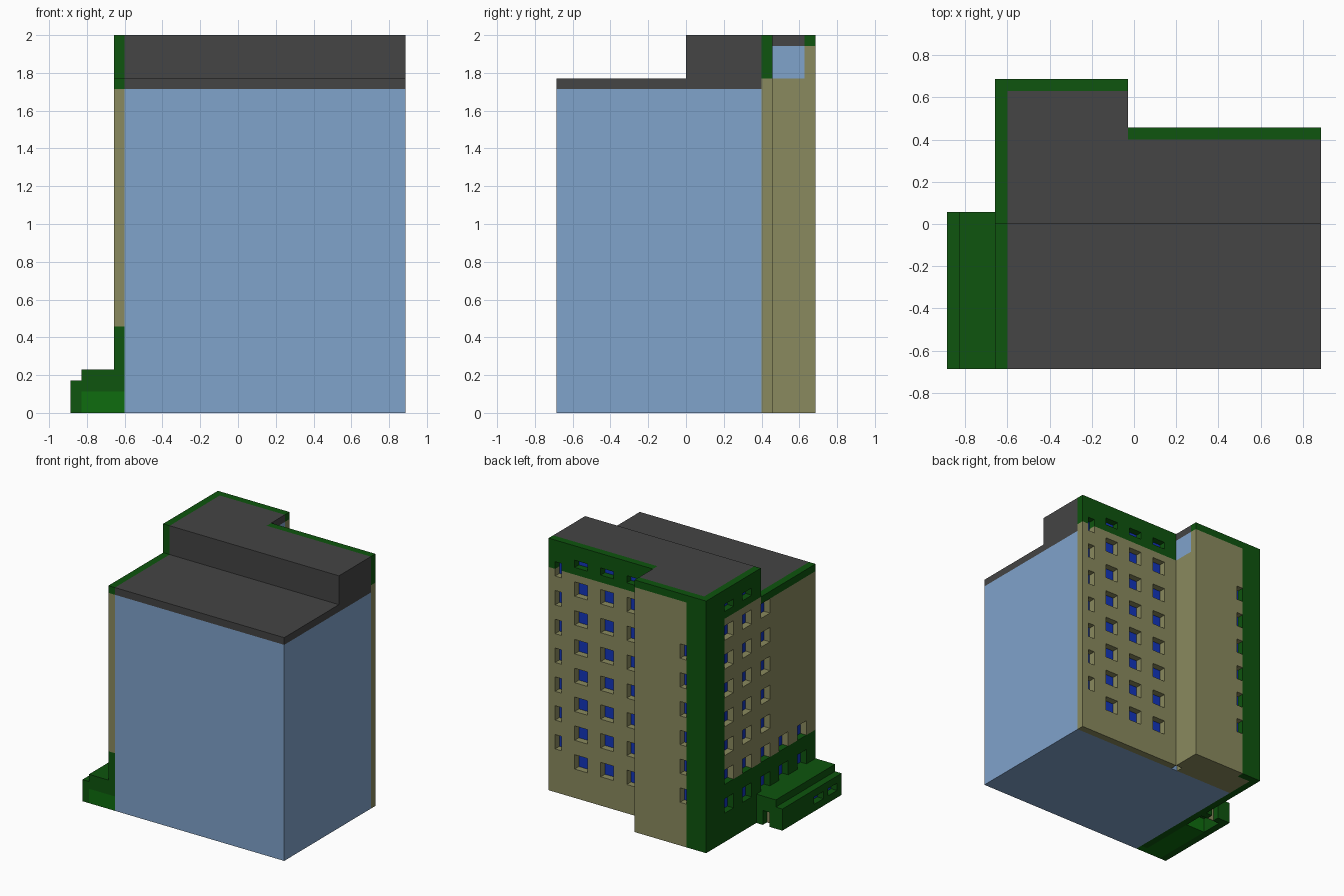
import bpy, bmesh

if "Cube" in bpy.data.objects:
    bpy.data.objects.remove(bpy.data.objects["Cube"])

U = 2 / 35  # building module: 31 x 24 x 35 modules overall


def pos(x, y, z):
    return ((x - 15.5) * U, (y - 12) * U, z * U)


COLOURS = {
    "tan": (0.254, 0.254, 0.112), "dark_green": (0.0044, 0.089, 0.0044),
    "light_green": (0.0044, 0.152, 0.0044), "pale_blue": (0.216, 0.366, 0.597),
    "roof_grey": (0.058, 0.058, 0.058), "glass_blue": (0.006, 0.035, 0.5),
}
NAMES = list(COLOURS)
MATS = []
for n, c in COLOURS.items():
    m = bpy.data.materials.new(n)
    m.diffuse_color = (*c, 1)
    m.use_nodes = True
    m.node_tree.nodes["Principled BSDF"].inputs["Base Color"].default_value = m.diffuse_color
    MATS.append(m)


def finish(name, bm, mats):
    bmesh.ops.remove_doubles(bm, verts=bm.verts, dist=1e-5)
    bmesh.ops.recalc_face_normals(bm, faces=bm.faces)
    me = bpy.data.meshes.new(name)
    bm.to_mesh(me)
    bm.free()
    for m in mats:
        me.materials.append(m)
    ob = bpy.data.objects.new(name, me)
    bpy.context.collection.objects.link(ob)
    return ob


def add_box(bm, lo, hi):
    v = [bm.verts.new(pos(x, y, z)) for x in (lo[0], hi[0])
         for y in (lo[1], hi[1]) for z in (lo[2], hi[2])]
    for f in ((0, 1, 3, 2), (4, 6, 7, 5), (0, 4, 5, 1), (2, 3, 7, 6), (0, 2, 6, 4), (1, 5, 7, 3)):
        bm.faces.new([v[i] for i in f])


def box(name, colour, lo, hi):
    bm = bmesh.new()
    add_box(bm, lo, hi)
    return finish(name, bm, [MATS[NAMES.index(colour)]])


def wall(name, axis, face, a_range, top, holes, colour, a_cuts=(), z_cuts=(), glass=True):
    """One-module-thick wall with real openings; colour(a, z) picks each cell's material.
    axis 'x' faces -x, axis 'y' faces +y; holes are (a0, a1, z0, z1)."""
    def p(a, z, d):
        return (face + d, a, z) if axis == "x" else (a, face - d, z)

    top_z = max(top(a + 0.5) for a in range(*a_range))
    As = sorted({*a_range, *a_cuts, *[h[0] for h in holes], *[h[1] for h in holes]})
    Zs = sorted({0, top_z, *z_cuts, *[h[2] for h in holes], *[h[3] for h in holes]})

    def solid(i, j):
        if not (0 <= i < len(As) - 1 and 0 <= j < len(Zs) - 1):
            return False
        a, z = (As[i] + As[i + 1]) / 2, (Zs[j] + Zs[j + 1]) / 2
        return z < top(a) and not any(h[0] < a < h[1] and h[2] < z < h[3] for h in holes)

    bm = bmesh.new()
    for i in range(len(As) - 1):
        for j in range(len(Zs) - 1):
            if not solid(i, j):
                continue
            a0, a1, z0, z1 = As[i], As[i + 1], Zs[j], Zs[j + 1]
            quads = [[(a0, z0, d), (a1, z0, d), (a1, z1, d), (a0, z1, d)] for d in (0, 1)]
            for di, dj, s, e in ((-1, 0, (a0, z0), (a0, z1)), (1, 0, (a1, z0), (a1, z1)),
                                 (0, -1, (a0, z0), (a1, z0)), (0, 1, (a0, z1), (a1, z1))):
                if not solid(i + di, j + dj):
                    quads.append([(*s, 0), (*e, 0), (*e, 1), (*s, 1)])
            for q in quads:
                f = bm.faces.new([bm.verts.new(pos(*p(*c))) for c in q])
                f.material_index = NAMES.index(colour((a0 + a1) / 2, (z0 + z1) / 2))
    finish(name, bm, MATS)
    # thin panes at the back of each opening
    if glass:
        bm = bmesh.new()
        for a0, a1, z0, z1 in holes:
            add_box(bm, p(a0, z0, 0.93), p(a1, z1, 1.02))
        finish(name + "_glass", bm, [MATS[NAMES.index("glass_blue")]])


# Left wall: five bays low down, three bays above, stepped top
left_holes = [(a, a + 2, 4 * k, 4 * k + 2) for a in (18, 14, 10) for k in range(1, 8)]
left_holes += [(a, a + 2, z, z + 2) for a in (6, 2) for z in (4, 8)]
left_holes += [(a, a + 2, 32, 33) for a in (18, 14)]


def left_colour(y, z):
    if y < 1 and z < 2:
        return "light_green"
    if y > 20 or z < 8 or z > (31 if y > 12 else 30):
        return "dark_green"
    return "tan"


wall("left_wall", "x", 4, (0, 24), lambda y: 35 if y > 12 else 31, left_holes, left_colour,
     a_cuts=(1, 12, 20), z_cuts=(2, 8, 30, 31))

# Rear wall: three wide bays and a half-storey stair bay
rear_holes = [(a, a + 2, 4 * k, 4 * k + 2) for a in (17, 21, 25) for k in range(1, 8)]
rear_holes += [(a, a + 2, 32, 33) for a in (17, 21, 25)]
rear_holes += [(29, 30, 4 * k + 2, 4 * k + 4) for k in range(1, 8)]
wall("rear_wall", "y", 20, (15, 31), lambda x: 35, rear_holes,
     lambda x, z: "dark_green" if z > 31 else "tan", z_cuts=(31,))

# Wing rear wall: green corner pier with a narrow window column beside it
wall("wing_rear_wall", "y", 24, (5, 15), lambda x: 35,
     [(7, 8, 4 * k + 2, 4 * k + 4) for k in range(1, 7)],
     lambda x, z: "dark_green" if x < 7 or z > 34 else "tan", a_cuts=(7,), z_cuts=(34,))
box("wing_side_wall", "tan", (14, 20, 0), (15, 23, 31))

# Cores
box("main_core", "pale_blue", (5, 0, 0), (31, 19, 30))
box("wing_base", "tan", (5, 19, 0), (14, 23, 1))
box("wing_core", "pale_blue", (5, 19, 1), (14, 23, 31))
box("wing_upper_core", "pale_blue", (5, 19, 31), (15, 23, 34))

# Roofs
box("lower_roof", "roof_grey", (5, 0, 30), (31, 12, 31))
box("upper_roof", "roof_grey", (5, 12, 30), (31, 19, 35))
box("wing_roof", "roof_grey", (5, 19, 34), (15, 23, 35))

# Entrance porch on the left side
green = lambda a, z: "dark_green"
wall("porch_outer_wall", "x", 0, (0, 13), lambda y: 3,
     [(1, 3, 1, 2), (4, 6, 1, 2)], green)
wall("porch_rear_wall", "y", 13, (1, 4), lambda x: 2, [(2, 3, 0, 2)], green, glass=False)
box("porch_door", "tan", (2, 12, 0), (3, 12.1, 2))
box("porch_roof", "dark_green", (1, 0, 2), (4, 13, 4))
box("porch_core", "light_green", (1, 0, 0), (4, 9, 2))
